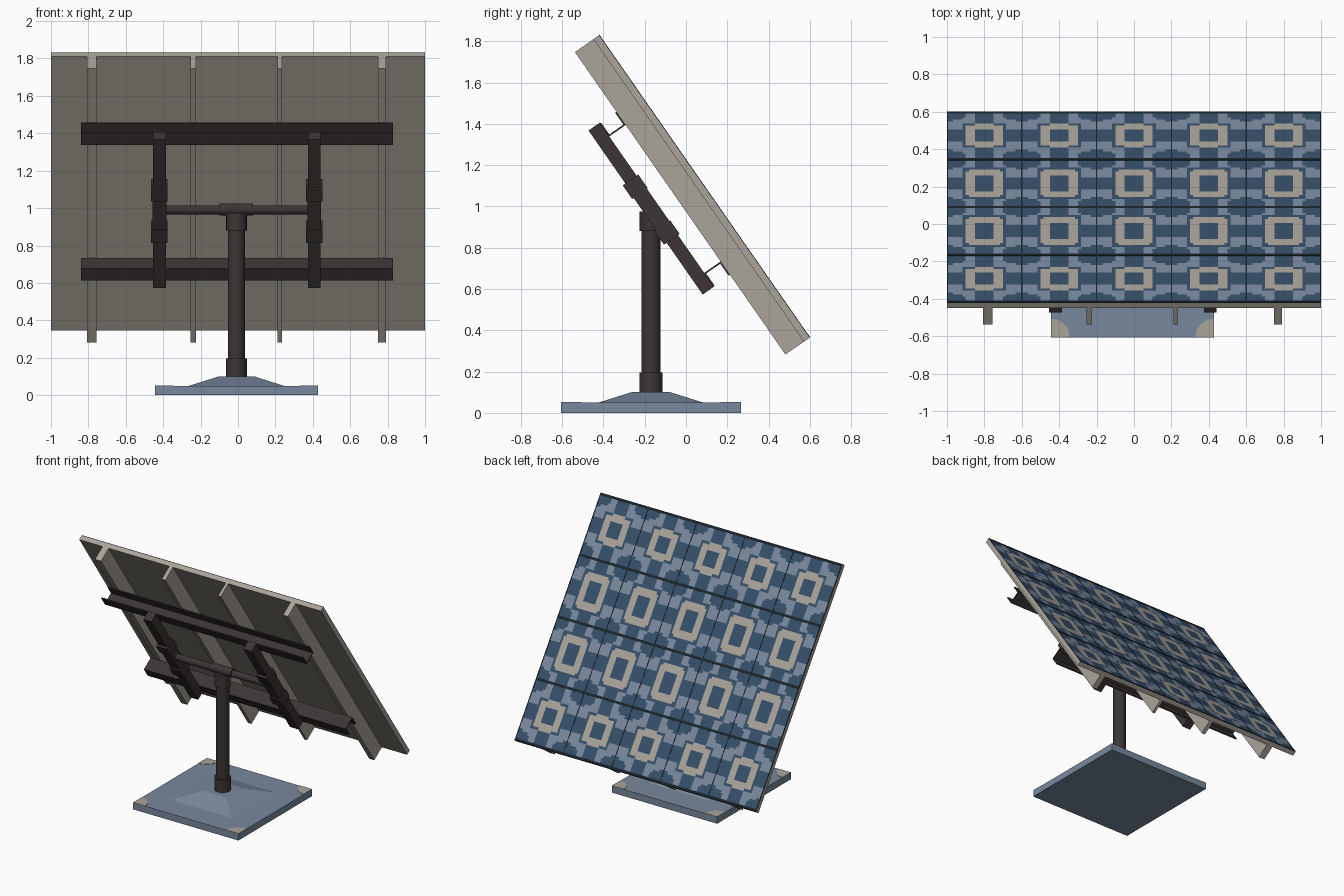
import bpy, bmesh, math
from mathutils import Matrix, Vector

if "Cube" in bpy.data.objects:
    bpy.data.objects.remove(bpy.data.objects["Cube"])


def mat(name, *rgb):
    m = bpy.data.materials.new(name)
    m.diffuse_color = (*rgb, 1)
    m.use_nodes = True
    m.node_tree.nodes["Principled BSDF"].inputs["Base Color"].default_value = m.diffuse_color
    return m


NAVY = mat("dark blue cell", 0.036, 0.077, 0.14)
BLUE = mat("grey blue", 0.19, 0.25, 0.34)
BEIGE = mat("warm grey", 0.40, 0.37, 0.32)
BROWN = mat("dark brown metal", 0.045, 0.035, 0.035)
LINE = mat("near black line", 0.010, 0.018, 0.026)

# Tilted panel frame: local x = across, y = down the slope, z = outward normal
d = Vector((0, 1.02, -1.465)).normalized()
n = Vector((1, 0, 0)).cross(d)
TILT = Matrix(((1, 0, 0, 0), (0, d.y, n.y, 0.09), (0, d.z, n.z, 1.0975), (0, 0, 0, 1)))
HALF = 0.8925
WORLD = Matrix.Identity(4)


def finish(bm, name, mats, frame=WORLD, smooth=False, fix=True):
    if fix:
        bmesh.ops.recalc_face_normals(bm, faces=bm.faces)
    me = bpy.data.meshes.new(name)
    bm.to_mesh(me)
    bm.free()
    me.transform(frame)
    for m in mats:
        me.materials.append(m)
    ob = bpy.data.objects.new(name, me)
    bpy.context.collection.objects.link(ob)
    if smooth:
        bpy.ops.object.select_all(action='DESELECT')
        ob.select_set(True)
        bpy.context.view_layer.objects.active = ob
        bpy.ops.object.shade_smooth_by_angle(angle=math.radians(40))
    return ob


def box(name, m, x, y, z, frame=WORLD):
    bm = bmesh.new()
    bmesh.ops.create_cube(bm, size=1)
    for v in bm.verts:
        v.co = [r[0] if c < 0 else r[1] for c, r in zip(v.co, (x, y, z))]
    return finish(bm, name, [m], frame)


def prism(name, m, pts, vec, frame=WORLD):
    bm = bmesh.new()
    f = bm.faces.new([bm.verts.new(p) for p in pts])
    ext = bmesh.ops.extrude_face_region(bm, geom=[f])["geom"]
    bmesh.ops.translate(bm, vec=vec, verts=[g for g in ext if isinstance(g, bmesh.types.BMVert)])
    return finish(bm, name, [m], frame)


def rod(name, m, r, a, b):
    a, b = Vector(a), Vector(b)
    bm = bmesh.new()
    bmesh.ops.create_cone(bm, cap_ends=True, segments=24, radius1=r, radius2=r, depth=(b - a).length)
    rot = (b - a).to_track_quat('Z', 'Y').to_matrix().to_4x4()
    return finish(bm, name, [m], Matrix.Translation((a + b) / 2) @ rot, smooth=True)


# Panel body and the ribs behind it
box("panel_body", BEIGE, (-1, 1), (-HALF, HALF), (-0.035, -0.002), TILT)
for x, w in ((-0.782, 0.025), (-0.24, 0.015), (0.223, 0.011), (0.77, 0.021)):
    box("panel_rib", BEIGE, (x - w, x + w), (-HALF, HALF), (-0.144, -0.034), TILT)


# Patterned cells: colour index from the position within each 5 x 4 cell
def cell_colour(u, v, outer_row):
    u, v = abs(u), abs(v)
    ro, ri = (0.46, 0.26) if outer_row else (0.6, 0.35)
    if u < 0.27 and v < ri:
        return 0
    if (u / 0.52) ** 4 + (v / ro) ** 4 < 1.05:
        return 2
    a, b = 1 - u, 1 - v
    if (a / 0.52) ** 3 + (b / 0.38) ** 3 < 1:
        return 0
    if u < 0.25 or v < 0.28:
        return 0
    if u < 0.55 and v < ro + 0.04:
        return 0
    return 1


NX, NY = 24, 24
bm = bmesh.new()
bmesh.ops.create_grid(bm, x_segments=5 * NX, y_segments=4 * NY, size=1)
for f in bm.faces:
    c = f.calc_center_median()
    px, py = (c.x + 1) * 2.5, (c.y + 1) * 2
    f.material_index = cell_colour(px % 1 * 2 - 1, py % 1 * 2 - 1, int(py) in (0, 3))
for v in bm.verts:
    v.co.y *= HALF
finish(bm, "panel_cells", [NAVY, BLUE, BEIGE], TILT, fix=False)

# Dark seams between cells
for i in range(5):
    s = min(max(-HALF + i * HALF / 2, -HALF + 0.009), HALF - 0.009)
    box("row_seam", LINE, (-1, 1), (s - 0.009, s + 0.009), (-0.002, 0.002), TILT)
for i in range(6):
    x = min(max(-1 + i * 0.4, -0.997), 0.997)
    box("column_seam", LINE, (x - 0.003, x + 0.003), (-HALF, HALF), (-0.002, 0.0015), TILT)

# Horizontal channel beams, opening away from each other
T = 0.008
for web, tip in ((-0.462, -0.54), (0.343, 0.422)):
    k = T if tip > web else -T
    lo, hi = -0.243, -0.144
    prof = [(web, lo), (tip, lo), (tip, lo + T), (web + k, lo + T),
            (web + k, hi - T), (tip, hi - T), (tip, hi), (web, hi)]
    prism("channel_beam", BROWN, [(-0.84, s, t) for s, t in prof], (1.67, 0, 0), TILT)

# Slanted side bars with clamp collars
for x in (-0.42, 0.408):
    box("side_bar", BROWN, (x - 0.034, x + 0.034), (-0.543, 0.425), (-0.307, -0.241), TILT)
    box("clamp_plate", BROWN, (x - 0.037, x + 0.037), (-0.2, 0.1), (-0.314, -0.236), TILT)
    for s in (-0.19, 0.08):
        box("clamp_collar", BROWN, (x - 0.044, x + 0.044), (s - 0.04, s + 0.04), (-0.323, -0.231), TILT)

# Pivot rod, sleeve and post
PX, PY = -0.008, -0.17
rod("pivot_rod", BROWN, 0.025, (-0.42, PY, 0.99), (0.41, PY, 0.99))
rod("pivot_sleeve", BROWN, 0.032, (-0.098, PY, 0.993), (0.08, PY, 0.993))
rod("post", BROWN, 0.046, (PX, PY, 0.09), (PX, PY, 0.97))
rod("post_top_collar", BROWN, 0.055, (PX, PY, 0.88), (PX, PY, 0.975))
rod("post_foot_collar", BROWN, 0.056, (PX, PY, 0.09), (PX, PY, 0.195))

# Base slab, sloped plinth and pale corner patches
H = 0.436
box("base_slab", BLUE, (PX - H, PX + H), (PY - H, PY + H), (0, 0.05))
bm = bmesh.new()
bmesh.ops.create_cone(bm, cap_ends=True, segments=4, radius1=0.26 * 2 ** 0.5,
                      radius2=0.095 * 2 ** 0.5, depth=0.052)
finish(bm, "base_plinth", [BLUE], Matrix.Translation((PX, PY, 0.074)) @ Matrix.Rotation(math.pi / 4, 4, 'Z'))
for sx in (-1, 1):
    for sy in (-1, 1):
        cx, cy = PX + sx * H, PY + sy * H
        arc = [(cx - sx * 0.1 * math.cos(i * math.pi / 12), cy - sy * 0.1 * math.sin(i * math.pi / 12), 0.048)
               for i in range(7)]
        prism("base_corner_patch", BEIGE, [(cx, cy, 0.048)] + arc, (0, 0, 0.004))
